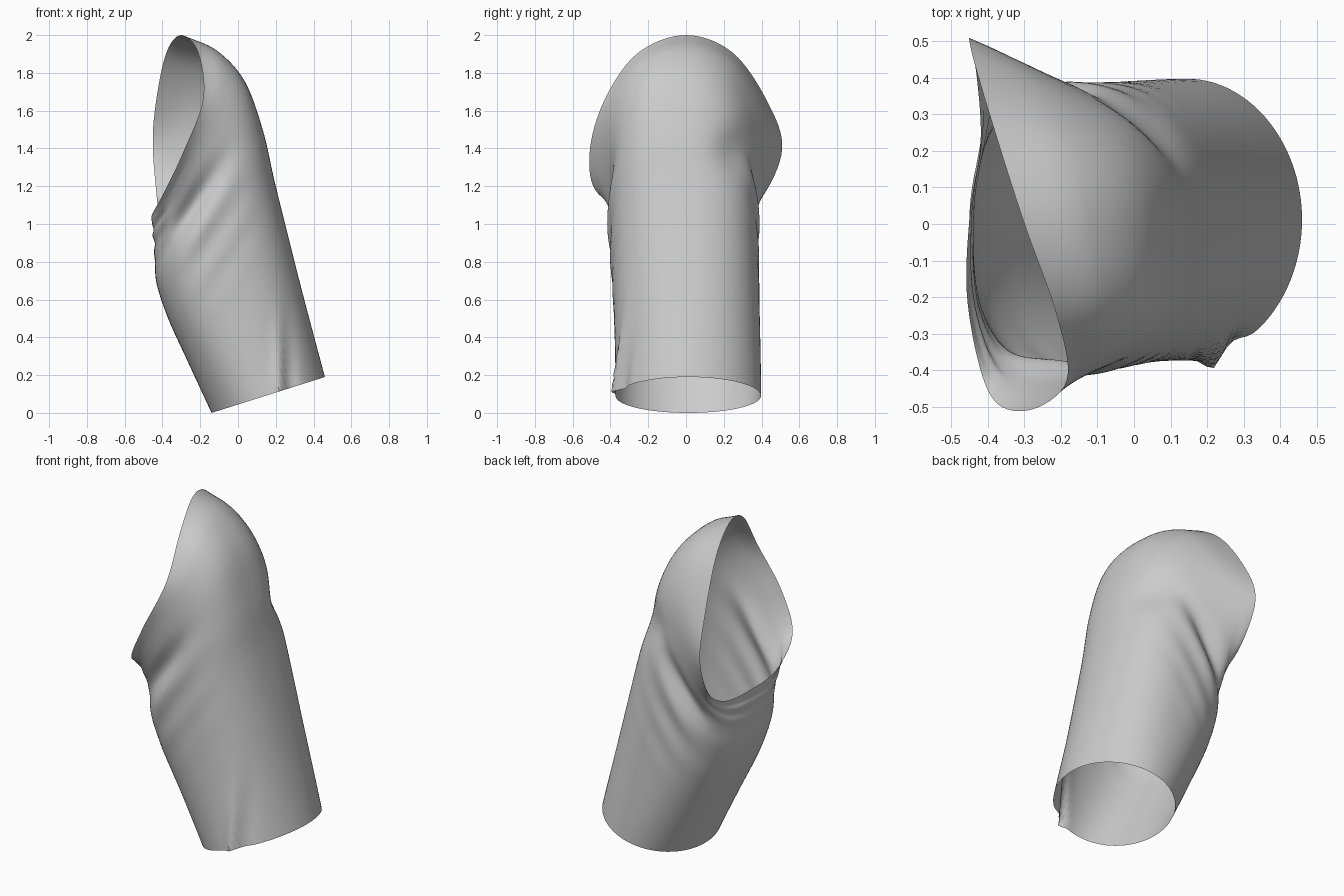
import bpy, bmesh, math
from mathutils import Vector

cube = bpy.data.objects.get("Cube")
if cube:
    bpy.data.objects.remove(cube, do_unlink=True)

STATIONS, SIDES = 56, 96

# Guide profiles from cuff to armhole: outer line (x, z, half width), under line (x, z)
OUTER = [(.46, .19, .385), (.33, .68, .385), (.2, 1.2, .39), (.13, 1.5, .39),
         (.03, 1.76, .405), (-.12, 1.92, .45), (-.3, 2, .51)]
UNDER = [(-.14, 0), (-.27, .28), (-.37, .5), (-.43, .68), (-.44, .8), (-.445, .93), (-.45, 1.02)]

# Armhole edge, starting at the shoulder and running down the front
RIM = [(-.3, 0, 2), (-.21, -.255, 1.905), (-.185, -.43, 1.66), (-.29, -.51, 1.38),
       (-.395, -.465, 1.16), (-.455, -.22, 1.05), (-.45, .02, 1.02), (-.42, .22, 1.02),
       (-.43, .4, 1.14), (-.45, .51, 1.4), (-.435, .435, 1.64), (-.38, .25, 1.905)]


def spline(points, u, closed=False):
    """Smooth curve through the points, u from 0 to 1."""
    n = len(points)
    s = u * (n if closed else n - 1)
    i = int(s) if closed else min(int(s), n - 2)
    f = s - i

    def at(k):
        if closed:
            return Vector(points[k % n])
        if k < 0:
            return 2 * Vector(points[0]) - Vector(points[1])
        if k >= n:
            return 2 * Vector(points[-1]) - Vector(points[-2])
        return Vector(points[k])

    a, b, c, d = (at(i + k) for k in (-1, 0, 1, 2))
    return b + (c - a) * f / 2 + (2 * a - 5 * b + 4 * c - d) * f * f / 2 \
        + (3 * b - a - 3 * c + d) * f ** 3 / 2


def bump(value, centre, size):
    return math.exp(-((value - centre) / size) ** 2)


def section(t, angle):
    """Cross-section point: round at both ends, squarer in the middle."""
    outer, under = spline(OUTER, t), spline(UNDER, t)
    power = 1 - .22 * math.sin(math.pi * t)
    c, s = (math.copysign(abs(f) ** power, f) for f in (math.cos(angle), math.sin(angle)))
    p = (outer.xy + under) / 2 + (outer.xy - under) / 2 * c
    # Slightly egg-shaped, fuller under the arm
    drift = .012 * math.cos(math.pi * t * 2)
    return Vector((p.x, drift - outer.z * s * (1 - .04 * c), p.y))


def cloth_point(t, u):
    angle = u * math.tau
    p = section(t, angle)
    p += (spline(RIM, u, True) - section(1, angle)) * t ** 3
    side = math.sin(angle)
    inside = 1 - t ** 8
    # Main diagonal crease running down to the underarm, with faint ripples below
    across = (p.x + .26) * .83 - (p.z - 1.07) * .55
    along = (p.x + .26) * .55 + (p.z - 1.07) * .83
    crease = .045 * bump(across, 0, .055) - .012 * bump(across, .1, .05)
    crease *= bump(along, 0, .28)
    ripple = .004 * math.sin(across * 42) * bump(along, -.12, .3) * bump(across, .22, .18)
    p.y += side * abs(side) * (crease + ripple) * inside
    # Gathers under the arm
    p.x += .008 * math.sin(t * 50 + side * 3) * max(0, -math.cos(angle)) * bump(t, .85, .12) * inside
    # Soft hollow at the back of the shoulder
    hollow = .025 * bump(p.z, 1.38, .12) * bump(u, .88, .07)
    p -= Vector((hollow, hollow, 0))
    # Pinched seam at the front of the cuff
    if side > 0:
        fade = bump(p.z, .05, .35)
        p.y -= (.035 * bump(p.x, .215, .025) - .022 * bump(p.x, .275, .035)) * fade
    return p


# Open sleeve tube
bm = bmesh.new()
rings = [[bm.verts.new(cloth_point(i / STATIONS, j / SIDES)) for j in range(SIDES)]
         for i in range(STATIONS + 1)]
for low, high in zip(rings, rings[1:]):
    for j in range(SIDES):
        k = (j + 1) % SIDES
        bm.faces.new((low[j], high[j], high[k], low[k]))
mesh = bpy.data.meshes.new("sleeve")
bm.to_mesh(mesh)
bm.free()
sleeve = bpy.data.objects.new("sleeve", mesh)
bpy.context.collection.objects.link(sleeve)

# Plain grey cloth
cloth = bpy.data.materials.new("grey cloth")
cloth.use_nodes = True
grey = (.6, .6, .6, 1)
cloth.diffuse_color = grey
cloth.node_tree.nodes["Principled BSDF"].inputs["Base Color"].default_value = grey
mesh.materials.append(cloth)

bpy.context.view_layer.objects.active = sleeve
sleeve.select_set(True)
bpy.ops.object.shade_smooth_by_angle(angle=math.radians(60))
